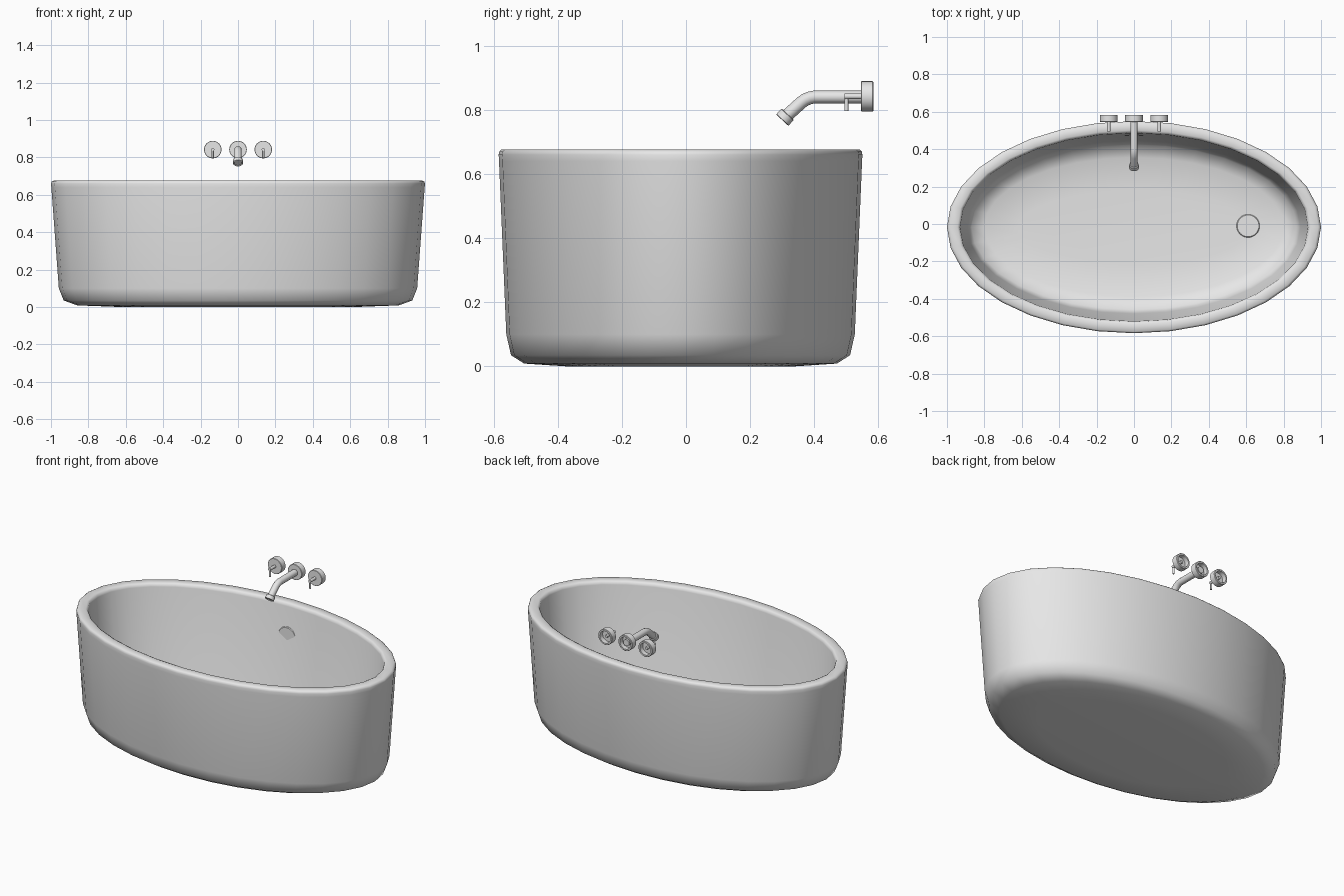
import bpy, bmesh, math
from mathutils import Vector

if "Cube" in bpy.data.objects:
    bpy.data.objects.remove(bpy.data.objects["Cube"], do_unlink=True)

# Single colour
GREY = (0.8, 0.8, 0.8, 1)
mat = bpy.data.materials.new("plain grey")
mat.use_nodes = True
mat.diffuse_color = GREY
mat.node_tree.nodes["Principled BSDF"].inputs["Base Color"].default_value = GREY


def finish(obj, angle):
    bpy.ops.object.select_all(action='DESELECT')
    obj.select_set(True)
    bpy.context.view_layer.objects.active = obj
    if obj.type == 'CURVE':
        bpy.ops.object.convert(target='MESH')
        obj = bpy.context.object
    bpy.ops.object.shade_smooth_by_angle(angle=math.radians(angle))
    return obj


def loft(name, rings, origin, axis=(0, 0, 1), segs=32, angle=40):
    """Skin elliptical rings (rx, ry, distance along axis) and cap both ends."""
    bm = bmesh.new()
    turn = Vector((0, 0, 1)).rotation_difference(Vector(axis))
    loops = []
    for rx, ry, h in rings:
        loop = []
        for i in range(segs):
            a = math.tau * i / segs
            p = Vector((rx * math.cos(a), ry * math.sin(a), h))
            loop.append(bm.verts.new(Vector(origin) + turn @ p))
        loops.append(loop)
    for a, b in zip(loops, loops[1:]):
        for i in range(segs):
            j = (i + 1) % segs
            bm.faces.new((a[i], a[j], b[j], b[i]))
    bm.faces.new(loops[0])
    bm.faces.new(loops[-1])
    bmesh.ops.recalc_face_normals(bm, faces=bm.faces)
    mesh = bpy.data.meshes.new(name)
    bm.to_mesh(mesh)
    bm.free()
    mesh.materials.append(mat)
    obj = bpy.data.objects.new(name, mesh)
    bpy.context.collection.objects.link(obj)
    return finish(obj, angle)


def round_rings(*pairs):
    return [(r, r, h) for r, h in pairs]


def tube(name, points, radius):
    curve = bpy.data.curves.new(name, 'CURVE')
    curve.dimensions = '3D'
    curve.bevel_depth = radius
    curve.bevel_resolution = 4
    curve.use_fill_caps = True
    spline = curve.splines.new('POLY')
    spline.points.add(len(points) - 1)
    for point, co in zip(spline.points, points):
        point.co = (*co, 1)
    curve.materials.append(mat)
    obj = bpy.data.objects.new(name, curve)
    bpy.context.collection.objects.link(obj)
    return finish(obj, 40)


# Tub: underside, outer wall, rounded rim, inner wall, floor
RATIO = 0.567
outer = [(r, r * RATIO, z) for r, z in (
    (0.62, 0), (0.86, 0.009), (0.932, 0.035), (0.958, 0.10),
    (0.998, 0.64), (1.0, 0.66), (0.996, 0.67), (0.985, 0.676))]
inner = [(r, r - 0.427, z) for r, z in (
    (0.945, 0.676), (0.934, 0.67), (0.93, 0.655), (0.89, 0.16),
    (0.868, 0.10), (0.80, 0.073), (0.62, 0.065))]
loft("bathtub", outer + inner, (0, -0.017, 0), angle=65)

# Drain and overflow covers
cover = round_rings((0.062, 0), (0.062, 0.010), (0.058, 0.014))
loft("drain_cover", cover, (0.61, -0.01, 0.058))
loft("overflow_cover", cover, (0, 0.484, 0.475), (0, -1, 0))

# Wall plates, hollow at the back
FIT_Z = 0.842
plate = round_rings((0.036, 0.028), (0.036, 0), (0.045, 0), (0.047, 0.002),
                    (0.047, 0.037), (0.045, 0.039))
for name, x in (("right", -0.135), ("spout", 0), ("left", 0.135)):
    loft(name + "_wall_plate", plate, (x, 0.584, FIT_Z), (0, -1, 0))

# Handles: a stem with a short lever hanging from its end
for name, x in (("right", -0.135), ("left", 0.135)):
    tube(name + "_handle_stem", [(x, 0.572, FIT_Z), (x, 0.494, FIT_Z)], 0.009)
    tube(name + "_handle_lever", [(x, 0.500, FIT_Z), (x, 0.500, 0.797)], 0.006)

# Spout with a gentle bend and a wider nozzle
path = [(0, 0.574, 0.84), (0, 0.40, 0.84), (0, 0.385, 0.837),
        (0, 0.371, 0.831), (0, 0.36, 0.823), (0, 0.312, 0.780)]
tube("spout", path, 0.02)
loft("spout_nozzle", round_rings((0.024, 0), (0.026, 0.002), (0.026, 0.023),
                                 (0.023, 0.025), (0.02, 0.02)),
     (0, 0.317, 0.786), Vector((0, -0.68, -0.73)).normalized(), segs=24)
